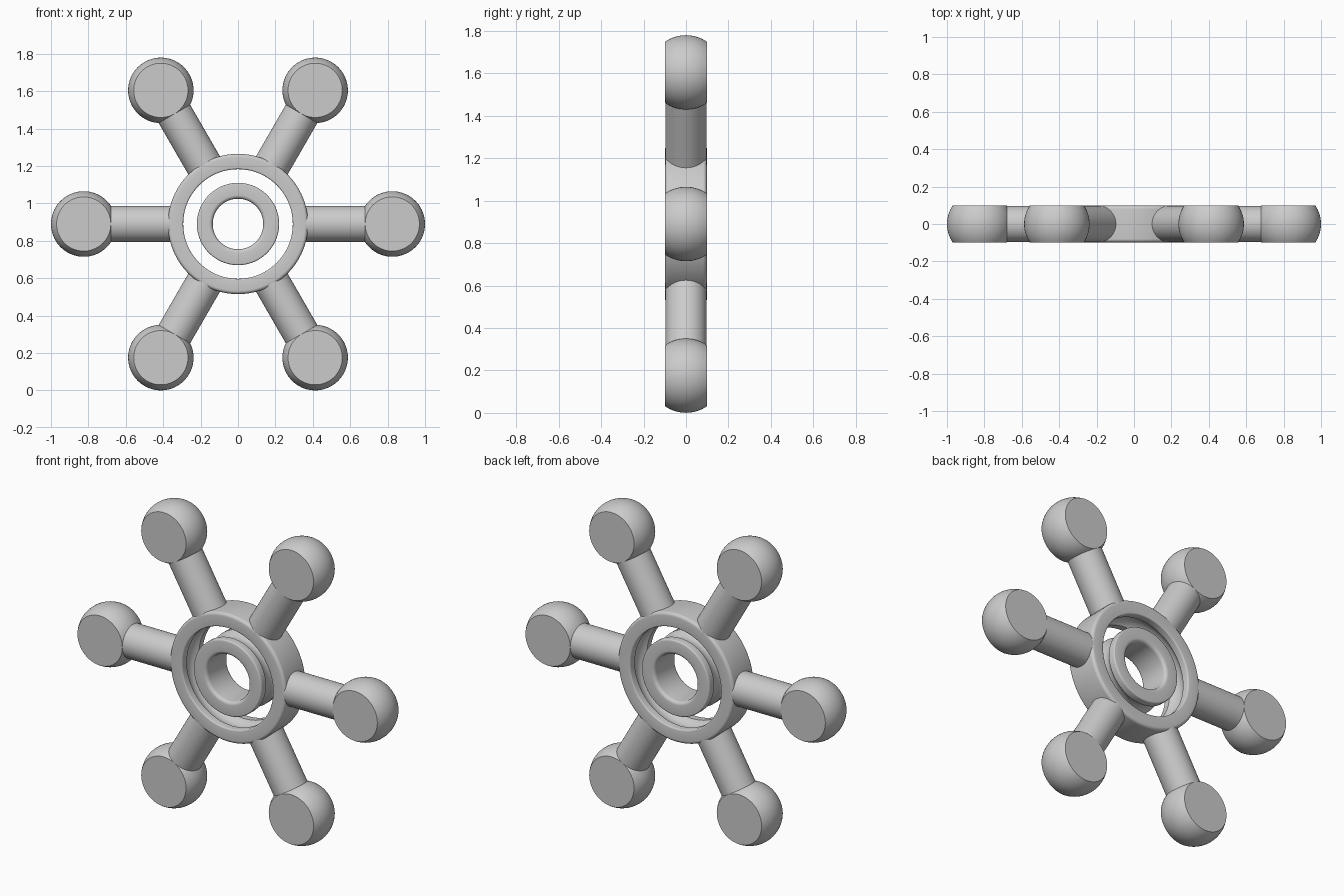
import bpy, bmesh
from math import sin, cos, pi, radians, asin, acos
from mathutils import Vector, Matrix

if "Cube" in bpy.data.objects:
    bpy.data.objects.remove(bpy.data.objects["Cube"])

HUB = Vector((0, 0, 0.89))
HALF = 0.098                      # half thickness
REACH, BALL_R = 0.825, 0.175      # arm length, ball radius
RACE_R, RACE_BALL = 0.2565, 0.066  # race groove centre and radius

grey = bpy.data.materials.new("plain grey")
grey.use_nodes = True
grey.diffuse_color = (0.6, 0.6, 0.6, 1)
grey.node_tree.nodes["Principled BSDF"].inputs["Base Color"].default_value = (0.6, 0.6, 0.6, 1)


def finish(name, bm, angle=30):
    bmesh.ops.recalc_face_normals(bm, faces=bm.faces)
    mesh = bpy.data.meshes.new(name)
    bm.to_mesh(mesh)
    bm.free()
    mesh.materials.append(grey)
    ob = bpy.data.objects.new(name, mesh)
    bpy.context.collection.objects.link(ob)
    bpy.ops.object.select_all(action='DESELECT')
    ob.select_set(True)
    bpy.context.view_layer.objects.active = ob
    bpy.ops.object.shade_smooth_by_angle(angle=radians(angle))
    return ob


def lathe(name, profile, centre, closed, steps=72):
    """Revolve (radius, y) points around the y axis."""
    bm = bmesh.new()
    vs = [bm.verts.new((r, y, 0)) for r, y in profile]
    pairs = list(zip(vs, vs[1:])) + ([(vs[-1], vs[0])] if closed else [])
    es = [bm.edges.new(p) for p in pairs]
    bmesh.ops.spin(bm, geom=vs + es, cent=(0, 0, 0), axis=(0, 1, 0),
                   angle=2 * pi, steps=steps)
    bmesh.ops.remove_doubles(bm, verts=bm.verts, dist=1e-5)
    bmesh.ops.translate(bm, verts=bm.verts, vec=centre)
    return finish(name, bm)


def arc(r, y, rad, a0, a1, n):
    return [(r + rad * cos(a0 + (a1 - a0) * i / n),
             y + rad * sin(a0 + (a1 - a0) * i / n)) for i in range(n + 1)]


def race_ring(name, plain, lip, fillet, small=0.008):
    """Ring with rounded plain wall and a ball groove in its lip wall."""
    s = 1 if plain > lip else -1          # +1: plain wall faces outward
    half = acos(abs(lip - RACE_R) / RACE_BALL)
    prof = arc(0, -HALF + fillet, fillet, -pi / 2, 0, 6)
    prof += arc(0, HALF - fillet, fillet, 0, pi / 2, 6)
    prof = [(plain + s * (r - fillet), y) for r, y in prof]
    edge = [(lip - s * (r - small), y)
            for r, y in arc(0, HALF - small, small, pi / 2, 0, 4)]
    groove = [(RACE_R + s * r, y) for r, y in arc(0, 0, RACE_BALL, half, -half, 14)]
    return lathe(name, prof + edge + groove + [(r, -y) for r, y in reversed(edge)], HUB, True)


# Bearing rings
race_ring("outer_ring", 0.375, 0.293, 0.018)
race_ring("inner_ring", 0.135, 0.22, 0.02)

# Flat-sided ball profile, axis to axis
cut = asin(HALF / BALL_R)
ball = [(0, -HALF)] + arc(0, 0, BALL_R, -cut, cut, 16) + [(0, HALF)]

# Six arms, each a round spoke with a ball at its end
START, END = 0.34, 0.72
for i in range(6):
    a = i * pi / 3
    out = Vector((cos(a), 0, sin(a)))
    bm = bmesh.new()
    turn = out.to_track_quat('Z', 'Y').to_matrix().to_4x4()
    bmesh.ops.create_cone(bm, cap_ends=True, segments=48, radius1=0.0975, radius2=0.0975,
                          depth=END - START,
                          matrix=Matrix.Translation(HUB + out * (START + END) / 2) @ turn)
    finish(f"spoke_{i + 1}", bm)
    lathe(f"end_ball_{i + 1}", ball, HUB + out * REACH, False)
